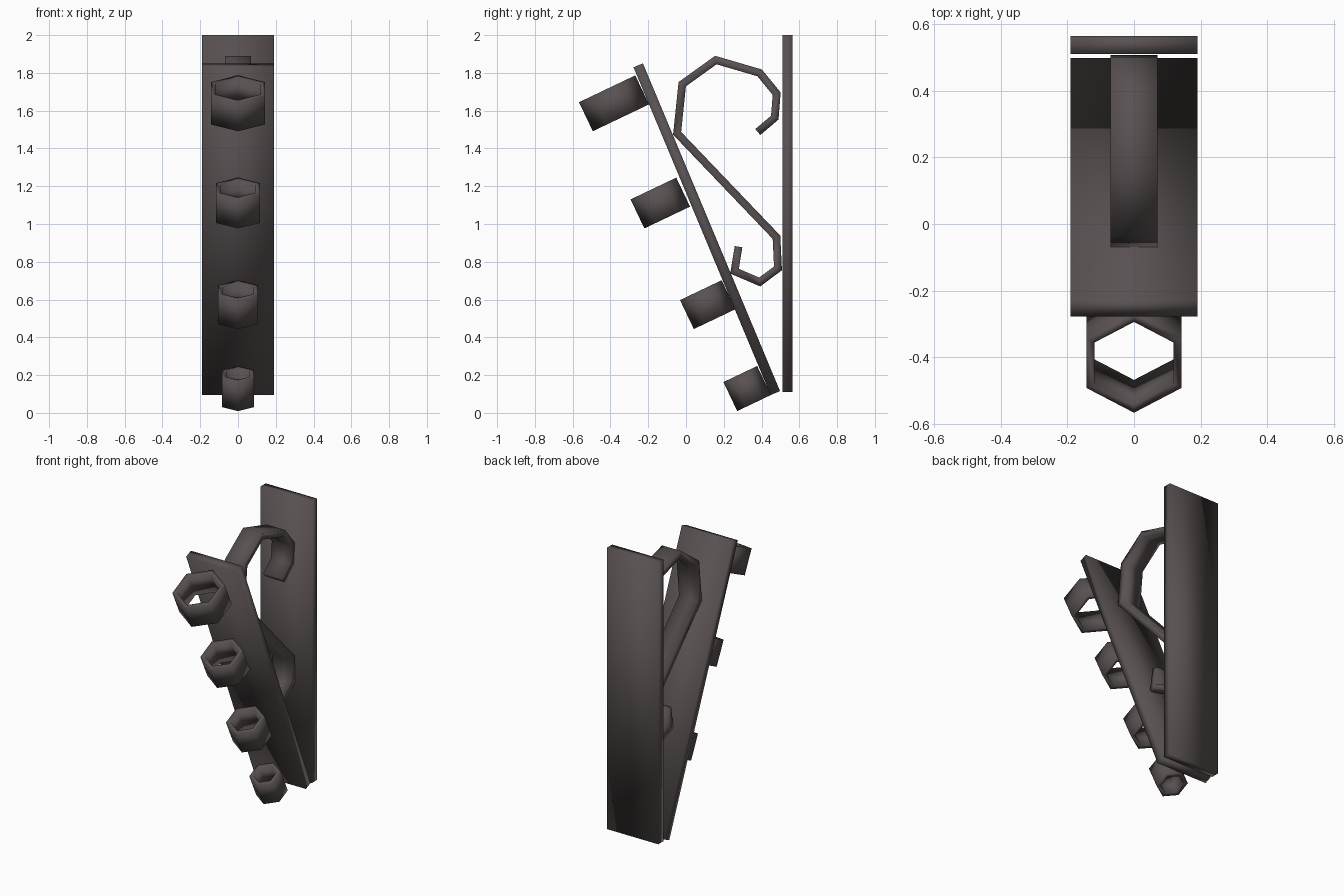
import bpy, bmesh, math
from mathutils import Vector

if "Cube" in bpy.data.objects:
    bpy.data.objects.remove(bpy.data.objects["Cube"])

iron = bpy.data.materials.new("dark iron")
iron.diffuse_color = (0.10, 0.082, 0.082, 1)
iron.use_nodes = True
iron.node_tree.nodes["Principled BSDF"].inputs["Base Color"].default_value = iron.diffuse_color


def finish(name, bm):
    bmesh.ops.recalc_face_normals(bm, faces=bm.faces)
    for f in bm.faces:
        f.smooth = True
    me = bpy.data.meshes.new(name)
    bm.to_mesh(me)
    bm.free()
    me.materials.append(iron)
    ob = bpy.data.objects.new(name, me)
    bpy.context.collection.objects.link(ob)
    return ob


def strip(name, path, thick, half_width):
    """Flat bar swept along a (y, z) path with mitred corners."""
    pts = [Vector(p) for p in path]
    dirs = [(b - a).normalized() for a, b in zip(pts, pts[1:])]
    bm = bmesh.new()
    rows = []
    for i, p in enumerate(pts):
        d0, d1 = dirs[max(i - 1, 0)], dirs[min(i, len(dirs) - 1)]
        t = (d0 + d1).normalized()
        n = Vector((-t.y, t.x)) * (thick / 2 / t.dot(d0))
        a, b = p + n, p - n
        w = half_width
        rows.append([bm.verts.new(c) for c in
                     ((-w, *a), (w, *a), (w, *b), (-w, *b))])
    for r, s in zip(rows, rows[1:]):
        for k in range(4):
            j = (k + 1) % 4
            bm.faces.new((r[k], r[j], s[j], s[k]))
    bm.faces.new(rows[0])
    bm.faces.new(rows[-1])
    return finish(name, bm)


def hex_ring(name, y, z, radius, wall=0.028, length=0.17, tilt=25.5):
    """Open hexagonal tube, points facing front and back, leaning forward."""
    bm = bmesh.new()
    loops = []
    for r, h in ((radius, 0.5), (radius, -0.5),
                 (radius - wall, -0.5), (radius - wall, 0.5)):
        loops.append([bm.verts.new((r * math.sin(k * math.pi / 3),
                                    r * math.cos(k * math.pi / 3), h * length))
                      for k in range(6)])
    for i in range(4):
        a, b = loops[i], loops[(i + 1) % 4]
        for k in range(6):
            j = (k + 1) % 6
            bm.faces.new((a[k], a[j], b[j], b[k]))
    ob = finish(name, bm)
    ob.location = (0, y, z)
    ob.rotation_euler.x = math.radians(tilt)
    return ob


# Upright wall plate and the slanted plate leaning away from it
strip("wall_plate", [(0.538, 0.11), (0.538, 2.0)], 0.054, 0.19)
strip("slanted_plate", [(0.473, 0.105), (-0.253, 1.84)], 0.054, 0.19)

# S-shaped scroll brace between the plates
strip("scroll_brace", [
    (0.38, 1.487), (0.47, 1.563), (0.48, 1.69), (0.39, 1.80), (0.158, 1.868),
    (-0.02, 1.74), (-0.047, 1.48), (0.479, 0.93), (0.487, 0.765),
    (0.39, 0.693), (0.257, 0.75), (0.278, 0.88)], 0.041, 0.07)

# Four holder rings, shrinking towards the bottom
for i, (y, z, r) in enumerate([(-0.381, 1.639, 0.165), (-0.136, 1.111, 0.134),
                               (0.115, 0.573, 0.122), (0.324, 0.129, 0.099)]):
    hex_ring(f"holder_ring_{i + 1}", y, z, r)
